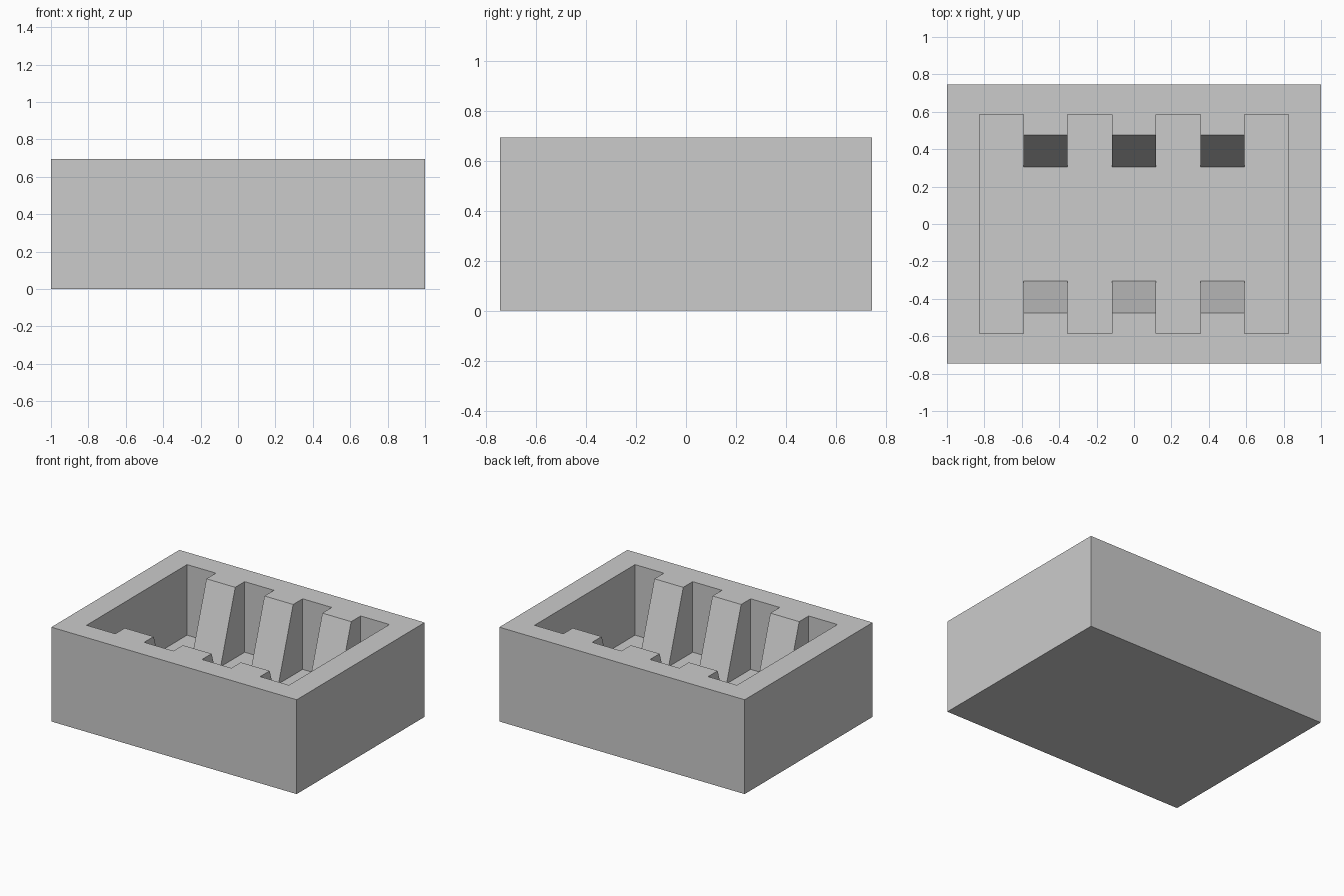
import bpy, bmesh

if "Cube" in bpy.data.objects:
    bpy.data.objects.remove(bpy.data.objects["Cube"])

HX, HY, H = 1.0, 0.745, 0.695      # outer half sizes and height
CX, CY, FLOOR = 0.825, 0.585, 0.175  # cavity half sizes and floor level
RIB_TOP, RIB_FOOT = 0.475, 0.305   # rib face distance from the middle
RIBS = [(-0.59, -0.355), (-0.117, 0.117), (0.355, 0.59)]

grey = bpy.data.materials.new("light grey")
grey.diffuse_color = (0.6, 0.6, 0.6, 1)
grey.use_nodes = True
grey.node_tree.nodes["Principled BSDF"].inputs["Base Color"].default_value = grey.diffuse_color


def outline(rib_y):
    """Cavity outline, notched by the ribs on the front and back walls."""
    front = [(-CX, -CY)]
    for a, b in RIBS:
        front += [(a, -CY), (a, -rib_y), (b, -rib_y), (b, -CY)]
    front.append((CX, -CY))
    return front + [(x, -y) for x, y in reversed(front)]


def loft(name, low, z0, high, z1):
    """Closed solid between two matching outlines."""
    bm = bmesh.new()
    lo = [bm.verts.new((x, y, z0)) for x, y in low]
    hi = [bm.verts.new((x, y, z1)) for x, y in high]
    n = len(lo)
    bm.faces.new(lo[::-1])
    bm.faces.new(hi)
    for i in range(n):
        j = (i + 1) % n
        bm.faces.new((lo[i], lo[j], hi[j], hi[i]))
    mesh = bpy.data.meshes.new(name)
    bm.to_mesh(mesh)
    bm.free()
    mesh.materials.append(grey)
    obj = bpy.data.objects.new(name, mesh)
    bpy.context.collection.objects.link(obj)
    return obj


# Solid outer block
rect = [(-HX, -HY), (HX, -HY), (HX, HY), (-HX, HY)]
tray = loft("ribbed_tray", rect, 0, rect, H)

# Cavity with sloping ribs, carried a little past the rim
over = 0.1
slope = (RIB_TOP - RIB_FOOT) / (H - FLOOR)
cutter = loft("cavity_cutter", outline(RIB_FOOT), FLOOR,
              outline(RIB_TOP + slope * over), H + over)
cutter.hide_render = True
cutter.hide_set(True)

cut = tray.modifiers.new("cavity", 'BOOLEAN')
cut.operation = 'DIFFERENCE'
cut.solver = 'EXACT'
cut.object = cutter
